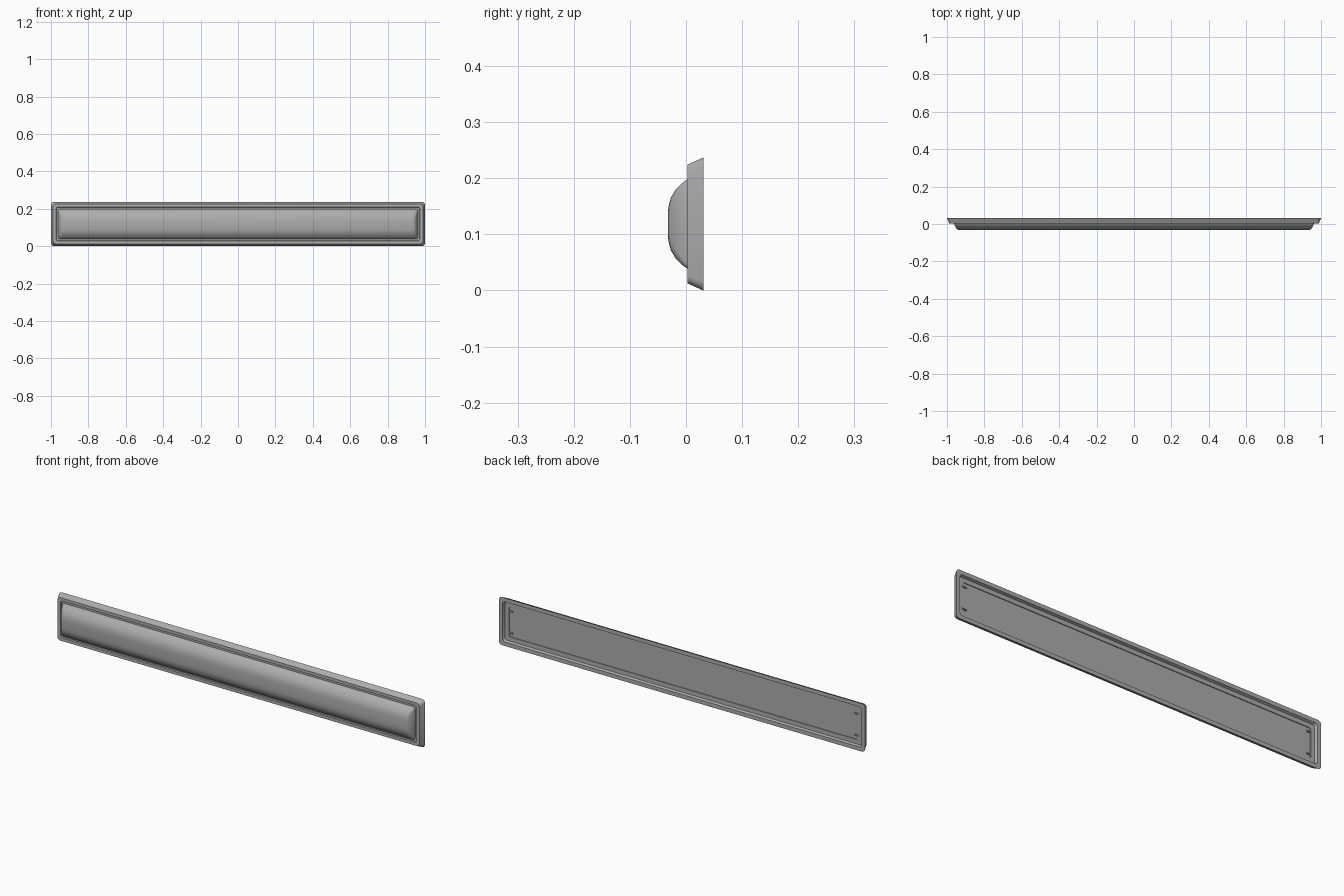
import bpy, bmesh, math

old = bpy.data.objects.get("Cube")
if old:
    bpy.data.objects.remove(old, do_unlink=True)

MID = 0.1185  # height of the centre line


def material(name, grey):
    m = bpy.data.materials.new(name)
    m.use_nodes = True
    col = (grey, grey, grey, 1)
    m.diffuse_color = col
    m.node_tree.nodes["Principled BSDF"].inputs["Base Color"].default_value = col
    return m


grey = material("light grey", 0.42)


def finish(name, bm, angle):
    bmesh.ops.recalc_face_normals(bm, faces=bm.faces[:])
    me = bpy.data.meshes.new(name)
    bm.to_mesh(me)
    bm.free()
    ob = bpy.data.objects.new(name, me)
    bpy.context.collection.objects.link(ob)
    me.materials.append(grey)
    bpy.ops.object.select_all(action="DESELECT")
    ob.select_set(True)
    bpy.context.view_layer.objects.active = ob
    bpy.ops.object.shade_smooth_by_angle(angle=math.radians(angle))
    return ob


def ring(bm, hx, hz, y, r, steps=3):
    """Rounded rectangle facing the front."""
    verts = []
    for q, (sx, sz) in enumerate([(1, 1), (-1, 1), (-1, -1), (1, -1)]):
        for i in range(steps + 1):
            a = math.pi / 2 * (q + i / steps)
            verts.append(bm.verts.new((sx * (hx - r) + r * math.cos(a), y,
                                       MID + sz * (hz - r) + r * math.sin(a))))
    return verts


def loft(name, sections, closed=False, angle=30):
    bm = bmesh.new()
    rings = [ring(bm, *s) for s in sections]
    pairs = list(zip(rings, rings[1:]))
    if closed:
        pairs.append((rings[-1], rings[0]))
    for a, b in pairs:
        n = len(a)
        for i in range(n):
            j = (i + 1) % n
            bm.faces.new((a[i], a[j], b[j], b[i]))
    if not closed:
        bm.faces.new(rings[0])
        bm.faces.new(rings[-1])
    return finish(name, bm, angle)


# Sloped outer frame with a stepped inner lip
loft("frame", [
    (1.0, 0.1185, 0.031, 0.016),
    (0.988, 0.106, 0.003, 0.014),
    (0.973, 0.091, 0.003, 0.012),
    (0.971, 0.089, 0.009, 0.012),
    (0.955, 0.074, 0.009, 0.01),
    (0.955, 0.074, 0.018, 0.01),
    (0.976, 0.095, 0.018, 0.012),
    (0.980, 0.099, 0.031, 0.012),
], closed=True)

# Domed cover, with a flat back closing it
loft("domed_cover", [
    (0.962, 0.080, 0.014, 0.008),
    (0.962, 0.080, 0.003, 0.008),
    (0.958, 0.072, -0.008, 0.012),
    (0.953, 0.062, -0.018, 0.016),
    (0.947, 0.047, -0.027, 0.018),
    (0.942, 0.036, -0.030, 0.018),
    (0.936, 0.025, -0.032, 0.016),
], angle=40)

# Small retaining clips near the back corners
for side, sx in (("left", 1), ("right", -1)):
    for level, sz in (("upper", 1), ("lower", -1)):
        bm = bmesh.new()
        bmesh.ops.create_cube(bm, size=1)
        for v in bm.verts:
            v.co.x = v.co.x * 0.024 + sx * 0.946
            v.co.y = v.co.y * 0.008 + 0.016
            v.co.z = v.co.z * 0.006 + MID + sz * 0.054
        finish(f"{level}_{side}_clip", bm, 30)
